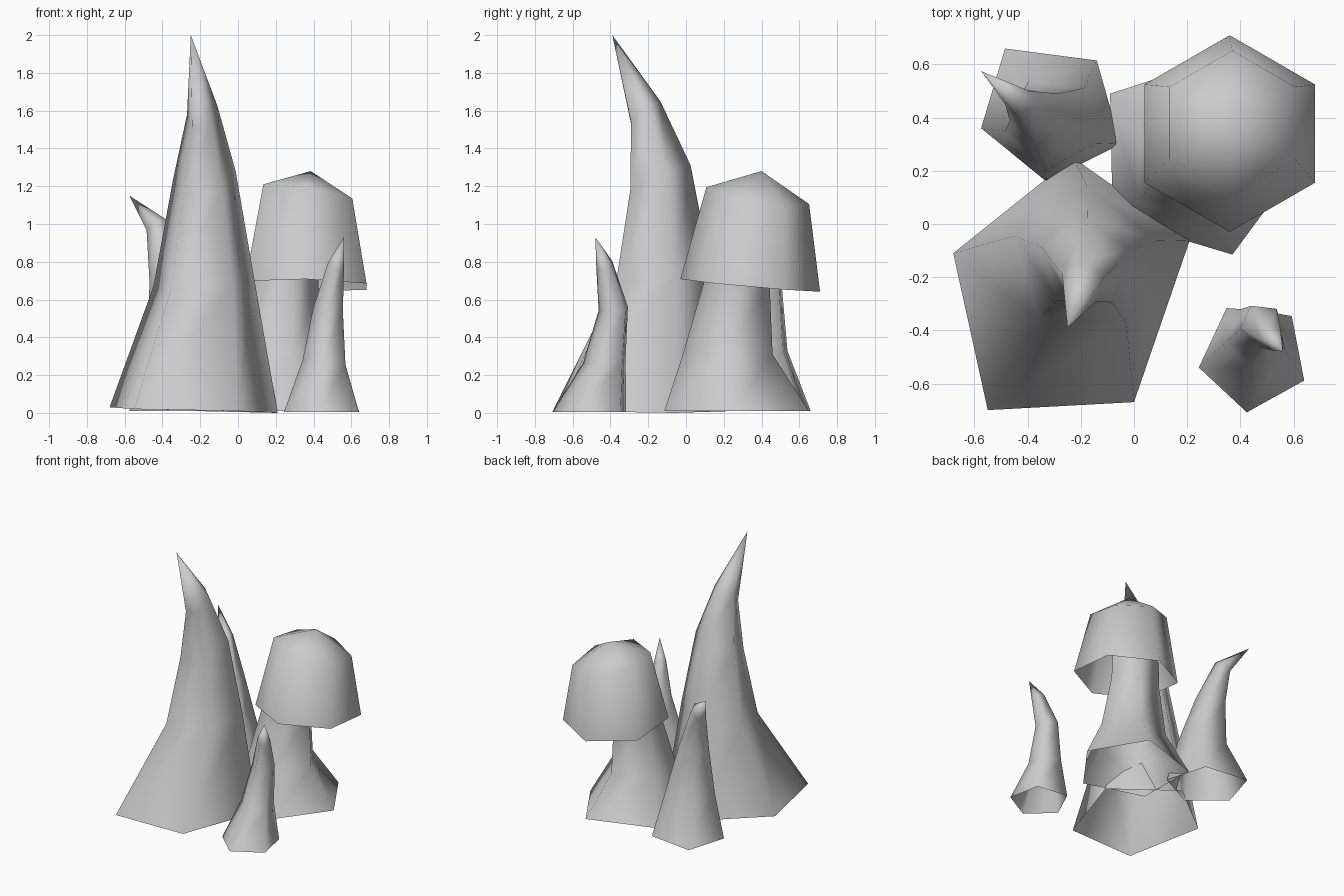
import bpy, bmesh
from math import cos, sin, radians

cube = bpy.data.objects.get("Cube")
if cube:
    bpy.data.objects.remove(cube, do_unlink=True)

stone = bpy.data.materials.new("pale_grey")
stone.use_nodes = True
GREY = (0.6, 0.6, 0.6, 1)
stone.diffuse_color = GREY
stone.node_tree.nodes["Principled BSDF"].inputs["Base Color"].default_value = GREY


def ring(sides, start, x, y, z, r, sx, sy):
    """Regular ring of points, tilted by the slopes sx and sy."""
    points = []
    for i in range(sides):
        a = radians(start + 360 * i / sides)
        dx, dy = r * cos(a), r * sin(a)
        points.append((x + dx, y + dy, z + sx * dx + sy * dy))
    return points


def loft(name, base, start, rings, tip=None):
    """Open-bottomed smooth skin from a base outline through rings to a tip."""
    bm = bmesh.new()
    sides = len(base)
    outlines = [base] + [ring(sides, start, *r) for r in rings]
    loops = [[bm.verts.new(p) for p in outline] for outline in outlines]
    for low, high in zip(loops, loops[1:]):
        for i in range(sides):
            j = (i + 1) % sides
            bm.faces.new((low[i], low[j], high[j], high[i]))
    if tip:
        top = bm.verts.new(tip)
        for i in range(sides):
            bm.faces.new((loops[-1][i], loops[-1][(i + 1) % sides], top))
    for face in bm.faces:
        face.smooth = True
    mesh = bpy.data.meshes.new(name)
    bm.to_mesh(mesh)
    bm.free()
    mesh.materials.append(stone)
    obj = bpy.data.objects.new(name, mesh)
    bpy.context.collection.objects.link(obj)


# Tall curved spike
loft("tall_spike",
     [(0.21, -0.06, 0), (-0.23, 0.25, 0.01), (-0.68, -0.11, 0.03),
      (-0.55, -0.70, 0.02), (0, -0.67, 0.01)], 16, [
         (-0.185, -0.14, 0.685, 0.28, 0.1, 0.1),
         (-0.18, -0.15, 1.23, 0.175, 0.15, 0.45),
         (-0.19, -0.22, 1.58, 0.085, 0.3, 0.8)], (-0.25, -0.39, 2.0))

# Small spike at the front
loft("front_spike", ring(5, -25, 0.45, -0.50, 0.005, 0.21, 0, 0), -25, [
    (0.46, -0.425, 0.27, 0.12, -0.1, 0.05),
    (0.48, -0.38, 0.55, 0.083, -0.1, 0.1),
    (0.52, -0.43, 0.78, 0.045, -0.4, 0.4)], (0.56, -0.48, 0.93))

# Small spike at the back
loft("back_spike",
     [(-0.05, 0.30, 0.01), (-0.14, 0.615, 0.01), (-0.485, 0.66, 0.01),
      (-0.575, 0.36, 0.01), (-0.33, 0.16, 0.01)], -25, [
         (-0.31, 0.38, 0.34, 0.18, 0.05, -0.05),
         (-0.36, 0.41, 0.70, 0.11, 0.15, -0.1),
         (-0.43, 0.46, 0.99, 0.055, 0.5, -0.4)], (-0.575, 0.575, 1.15))

# Mushroom stem, running up inside the cap
loft("mushroom_stem",
     [(0.37, -0.115, 0.01), (0.64, 0.25, 0.01), (0.40, 0.65, 0.01),
      (-0.09, 0.49, 0.01), (-0.08, 0.02, 0.01)], -75, [
         (0.225, 0.225, 0.31, 0.25, 0, 0),
         (0.24, 0.27, 0.68, 0.185, 0, 0),
         (0.26, 0.30, 0.85, 0.18, 0, 0)])

# Mushroom cap, hollow underneath
loft("mushroom_cap", ring(6, 30, 0.36, 0.34, 0.675, 0.37, -0.02, -0.09), 30, [
    (0.37, 0.38, 1.15, 0.272, -0.16, -0.165)], (0.385, 0.40, 1.28))
